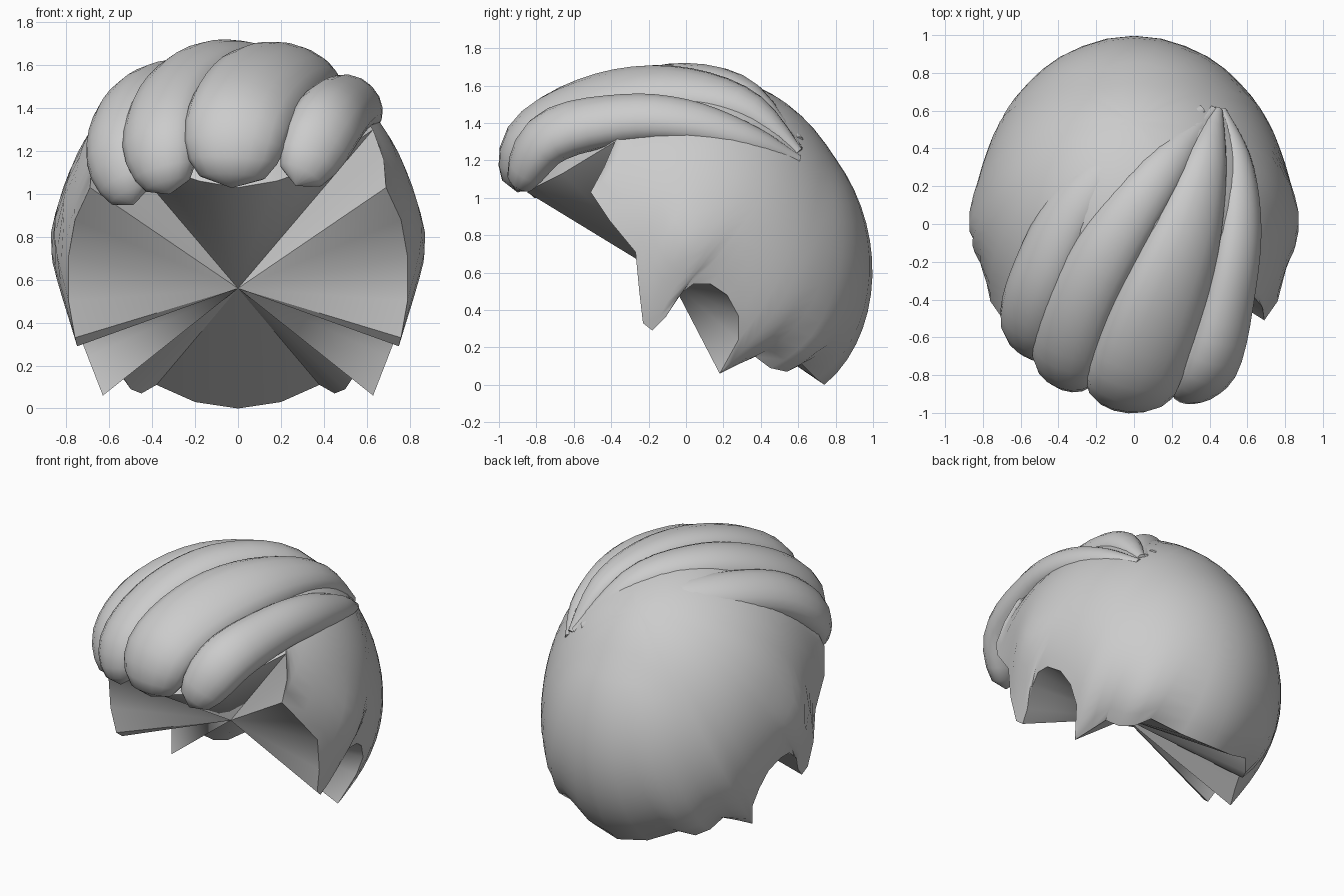
import bpy, bmesh, math
from mathutils import Vector

cube = bpy.data.objects.get("Cube")
if cube:
    bpy.data.objects.remove(cube)

grey = bpy.data.materials.new("hair grey")
grey.use_nodes = True
COLOUR = (0.6, 0.6, 0.6, 1)
grey.diffuse_color = COLOUR
grey.node_tree.nodes["Principled BSDF"].inputs["Base Color"].default_value = COLOUR

# Skull shape: one ellipsoid for the sides, a lower one for front and back
SIDE = (Vector((0, 0.05, 0.80)), Vector((0.84, 0.95, 0.87)))
BACK = (Vector((0, 0.05, 0.59)), Vector((0.83, 0.95, 1.01)))
HUB = Vector((0, -0.08, 0.56))        # point where the underside folds meet
CROWN = Vector((0, 0.55, 0.83)).normalized()
ACROSS = Vector((1, 0, 0))
FORWARD = CROWN.cross(ACROSS)
EAR_SWELL = (Vector((0.86, 0.0, 0.77)) - HUB).normalized()


def finish(bm, name, angle):
    bmesh.ops.recalc_face_normals(bm, faces=bm.faces)
    mesh = bpy.data.meshes.new(name)
    bm.to_mesh(mesh)
    bm.free()
    mesh.materials.append(grey)
    ob = bpy.data.objects.new(name, mesh)
    bpy.context.collection.objects.link(ob)
    bpy.ops.object.select_all(action='DESELECT')
    ob.select_set(True)
    bpy.context.view_layer.objects.active = ob
    bpy.ops.object.shade_smooth_by_angle(angle=math.radians(angle))


def spline(pts, t):
    """Catmull-Rom point at t in 0..1 along pts."""
    n = len(pts) - 1
    i = min(int(t * n), n - 1)
    u = t * n - i
    a, b, c, d = (pts[min(max(k, 0), n)] for k in range(i - 1, i + 3))
    return 0.5 * (2 * b + (c - a) * u + (2 * a - 5 * b + 4 * c - d) * u ** 2
                  + (3 * b - a - 3 * c + d) * u ** 3)


def ellipsoid_radius(d, centre, axes):
    o = Vector([(HUB[k] - centre[k]) / axes[k] for k in range(3)])
    v = Vector([d[k] / axes[k] for k in range(3)])
    a, b, c = v.dot(v), o.dot(v), o.dot(o) - 1
    return (-b + math.sqrt(b * b - a * c)) / a


def skull_radius(d):
    """Distance from the hub to the skull along d, with a swell above each ear."""
    mix = min(1, 1.6 * d.y * d.y)
    swell = (Vector((abs(d.x), d.y, d.z)) - EAR_SWELL).length / 0.2
    return ((1 - mix) * ellipsoid_radius(d, *SIDE) + mix * ellipsoid_radius(d, *BACK)
            + 0.03 * math.exp(-swell * swell))


# Hairline on the left side, from forehead round the ear to the nape
HAIRLINE = [
    (0, -0.85, 1.03), (0.18, -0.80, 1.06), (0.38, -0.66, 1.13), (0.63, -0.38, 1.30),
    (0.68, -0.44, 1.16), (0.69, -0.51, 1.03), (0.76, -0.41, 0.88), (0.79, -0.27, 0.71),
    (0.79, -0.25, 0.50), (0.76, -0.23, 0.33), (0.75, -0.18, 0.29), (0.77, -0.11, 0.36),
    (0.79, -0.04, 0.48), (0.81, 0.04, 0.54), (0.81, 0.13, 0.54), (0.78, 0.22, 0.48),
    (0.75, 0.28, 0.37), (0.70, 0.28, 0.24), (0.63, 0.18, 0.06), (0.58, 0.28, 0.11),
    (0.54, 0.37, 0.15), (0.50, 0.45, 0.09), (0.45, 0.54, 0.07), (0.38, 0.62, 0.11),
    (0.20, 0.70, 0.03), (0, 0.74, 0.0)]
rim = [Vector(p) for p in HAIRLINE]
rim += [Vector((-p.x, p.y, p.z)) for p in rim[-2:0:-1]]
n = len(rim)

# Heading of each hairline point round the crown, and a relaxed copy of it
heading, last = [], 0.0
for p in rim:
    a = math.atan2((p - HUB).dot(ACROSS), -(p - HUB).dot(FORWARD))
    a += 2 * math.pi * round((last - a) / (2 * math.pi))
    heading.append(a)
    last = a
turn = 2 * math.pi * round((heading[-1] - heading[0]) / (2 * math.pi))
relaxed = heading[:]
for _ in range(12):
    before = [relaxed[-1] - turn] + relaxed[:-1]
    after = relaxed[1:] + [relaxed[0] + turn]
    relaxed = [(x + 2 * y + z) / 4 for x, y, z in zip(before, relaxed, after)]

# Skull cap: rings run from the hairline up to the crown
bm = bmesh.new()
RINGS = 18
rings = []
for k in range(RINGS):
    t = k / RINGS
    ring = []
    for i, p in enumerate(rim):
        d = (p - HUB).normalized()
        gap = (p - HUB).length - skull_radius(d)
        ease = min(1, 2.5 * t)
        a = heading[i] * (1 - ease) + relaxed[i] * ease
        tilt = math.acos(d.dot(CROWN)) * (1 - t)
        e = (CROWN * math.cos(tilt)
             + (ACROSS * math.sin(a) - FORWARD * math.cos(a)) * math.sin(tilt))
        ring.append(bm.verts.new(HUB + e * (skull_radius(e) + gap * (1 - t) ** 6)))
    rings.append(ring)
top = bm.verts.new(HUB + CROWN * skull_radius(CROWN))
hub = bm.verts.new(HUB)
for i in range(n):
    j = (i + 1) % n
    for a, b in zip(rings, rings[1:]):
        bm.faces.new((a[i], a[j], b[j], b[i]))
    bm.faces.new((rings[-1][i], rings[-1][j], top))
    bm.faces.new((rings[0][j], rings[0][i], hub))   # folded underside
finish(bm, "hair_cap", 42)


def lock(name, path, widths, depths):
    """Swept lock: flattened tube lying on the skull with rounded tip."""
    pts = [Vector(p) for p in path]
    steps, sides = 22, 16
    centre, axes = BACK
    bm = bmesh.new()
    loops = []
    for s in range(steps + 1):
        t = s / steps
        p = spline(pts, t)
        along = (spline(pts, min(t + 0.02, 1)) - spline(pts, max(t - 0.02, 0))).normalized()
        out = Vector([(p[k] - centre[k]) / axes[k] ** 2 for k in range(3)])
        out = (out - along * out.dot(along)).normalized()
        side = along.cross(out)
        cap = math.sqrt(max(0.0, 1 - max(0.0, (t - 0.84) / 0.16) ** 2)) * 0.97 + 0.03
        w, h = spline(widths, t) * cap, spline(depths, t) * cap
        loops.append([bm.verts.new(p + side * w * math.cos(a) + out * h * math.sin(a))
                      for a in (2 * math.pi * m / sides for m in range(sides))])
    for a, b in zip(loops, loops[1:]):
        for m in range(sides):
            r = (m + 1) % sides
            bm.faces.new((a[m], a[r], b[r], b[m]))
    bm.faces.new(loops[0])
    bm.faces.new(loops[-1])
    finish(bm, name, 60)


# Swept fringe, all locks springing from one point behind the left temple
lock("fringe_lock_centre",
     [(0.44, 0.60, 1.24), (0.38, 0.32, 1.48), (0.27, -0.08, 1.57), (0.12, -0.48, 1.51),
      (0.0, -0.81, 1.32), (-0.03, -0.90, 1.03)],
     [0.03, 0.12, 0.20, 0.25, 0.25, 0.21], [0.03, 0.09, 0.12, 0.14, 0.15, 0.13])
lock("fringe_lock_left",
     [(0.46, 0.60, 1.20), (0.54, 0.33, 1.31), (0.56, 0.0, 1.41), (0.51, -0.34, 1.42),
      (0.41, -0.73, 1.32), (0.27, -0.91, 1.04)],
     [0.03, 0.09, 0.13, 0.15, 0.17, 0.15], [0.03, 0.08, 0.10, 0.12, 0.13, 0.10])
lock("fringe_lock_right_inner",
     [(0.42, 0.60, 1.25), (0.17, 0.30, 1.55), (-0.09, -0.06, 1.60), (-0.28, -0.42, 1.48),
      (-0.36, -0.71, 1.26), (-0.32, -0.81, 1.00)],
     [0.03, 0.12, 0.17, 0.19, 0.19, 0.15], [0.03, 0.09, 0.12, 0.13, 0.13, 0.11])
lock("fringe_lock_right_outer",
     [(0.36, 0.60, 1.30), (0.0, 0.40, 1.49), (-0.31, 0.10, 1.52), (-0.49, -0.27, 1.42),
      (-0.56, -0.54, 1.21), (-0.49, -0.66, 0.95)],
     [0.03, 0.11, 0.15, 0.17, 0.17, 0.14], [0.03, 0.08, 0.10, 0.12, 0.12, 0.10])
